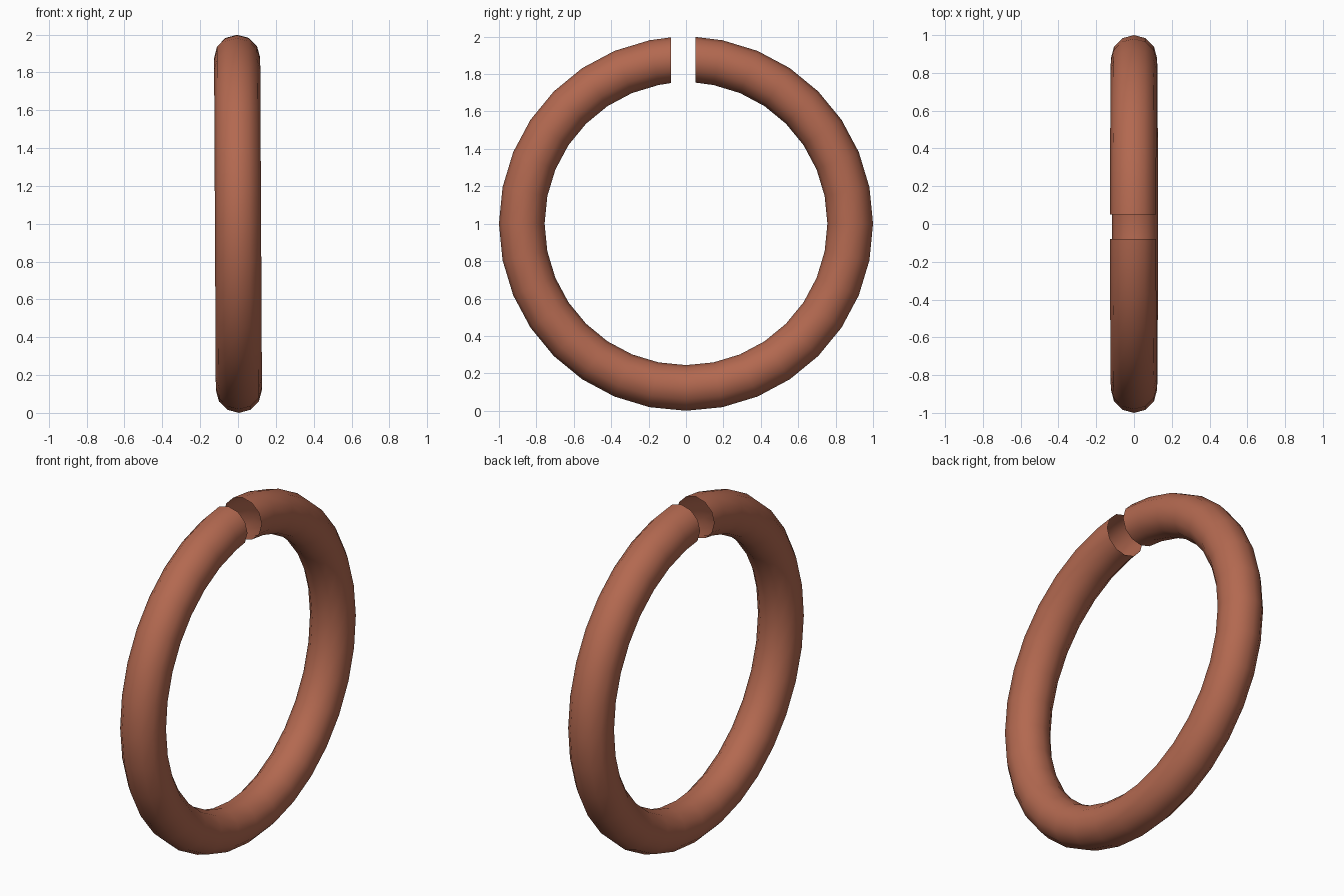
import bpy, bmesh
from math import sin, cos, pi, radians, sqrt
from mathutils import Vector, Matrix

if "Cube" in bpy.data.objects:
    bpy.data.objects.remove(bpy.data.objects["Cube"])

R, r = 0.878, 0.122        # ring radius, tube radius
SEG, SIDES = 32, 12
GAP = (0.05, -0.08)        # y positions of the two open ends

bm = bmesh.new()


def section(centre, outward):
    """One tube cross-section lying in the plane of x and the outward direction."""
    loop = []
    for k in range(SIDES):
        a = 2 * pi * k / SIDES
        loop.append(bm.verts.new(centre + Vector((1, 0, 0)) * r * sin(a) + outward * r * cos(a)))
    return loop


# open ends are cut upright, the rest of the sections are radial
def end(y):
    return section(Vector((0, y, sqrt(R * R - y * y))), Vector((0, 0, 1)))


loops = [end(GAP[0])]
for i in range(1, SEG):
    t = 2 * pi * i / SEG
    d = Vector((0, sin(t), cos(t)))
    loops.append(section(d * R, d))
loops.append(end(GAP[1]))

# hollow tube skin
for a, b in zip(loops, loops[1:]):
    for k in range(SIDES):
        n = (k + 1) % SIDES
        bm.faces.new((a[k], a[n], b[n], b[k])).smooth = True
bmesh.ops.recalc_face_normals(bm, faces=bm.faces)
# make sure the skin faces outwards
bm.normal_update()
f = max(bm.faces, key=lambda f: f.calc_center_median().y)
if f.normal.y < 0:
    bmesh.ops.reverse_faces(bm, faces=bm.faces)

# very slight lean, then lift onto the ground
bm.transform(Matrix.Translation((0, 0, 1)) @ Matrix.Rotation(radians(-0.3), 4, 'Y'))

mesh = bpy.data.meshes.new("split_ring")
bm.to_mesh(mesh)
bm.free()
ring = bpy.data.objects.new("split_ring", mesh)
bpy.context.collection.objects.link(ring)

mat = bpy.data.materials.new("copper_red")
mat.diffuse_color = (0.45, 0.14, 0.08, 1)
mat.use_nodes = True
mat.node_tree.nodes["Principled BSDF"].inputs["Base Color"].default_value = mat.diffuse_color
mesh.materials.append(mat)
